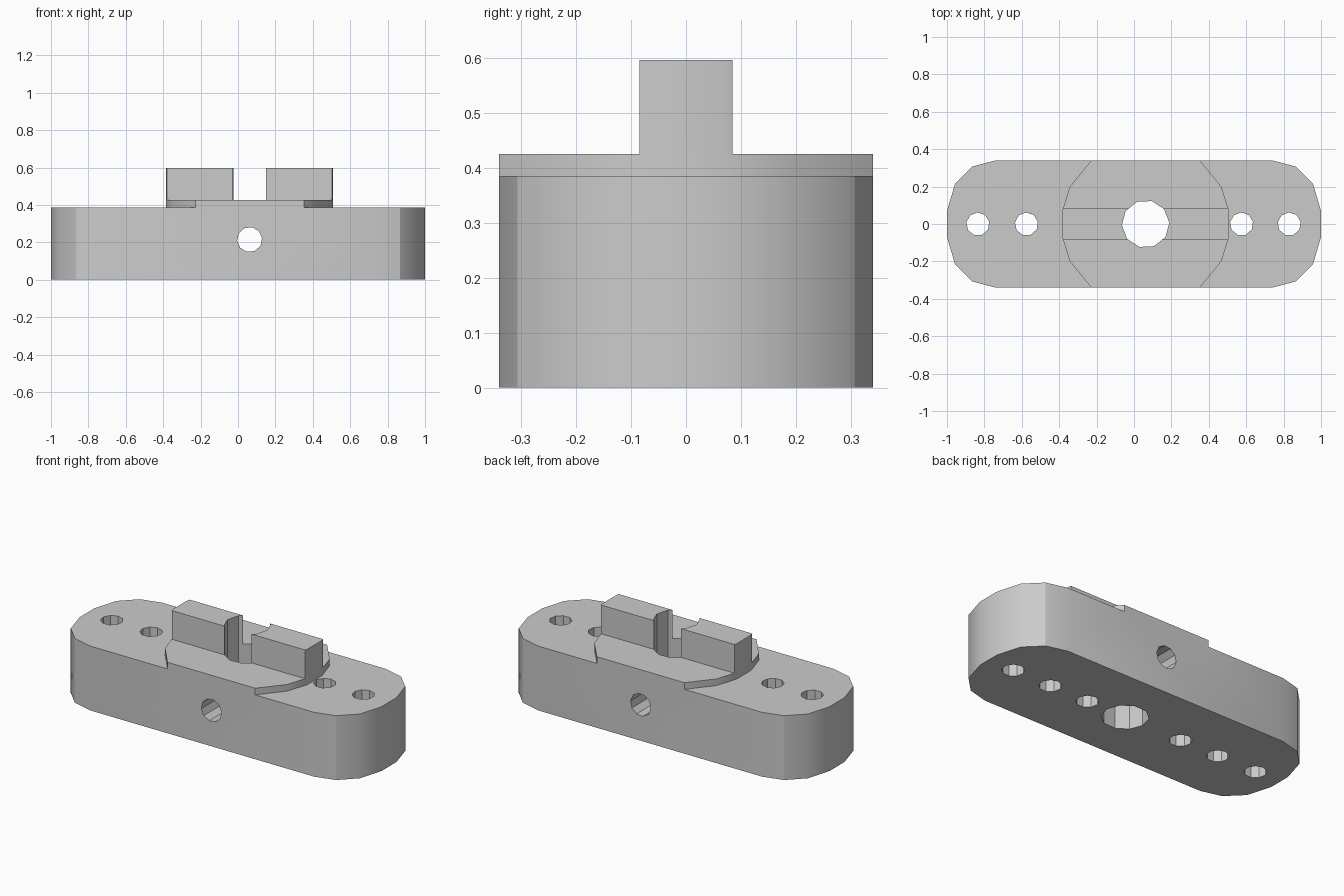
import bpy
import bmesh
from math import cos, sin, pi, radians

default_cube = bpy.data.objects.get("Cube")
if default_cube:
    bpy.data.objects.remove(default_cube, do_unlink=True)

HALF_WIDTH = 0.34
BASE_TOP, COLLAR_TOP, RIB_TOP = 0.385, 0.425, 0.597
CENTRE_X = 0.062

grey = bpy.data.materials.new("plain grey")
grey.use_nodes = True
grey.diffuse_color = (0.6, 0.6, 0.6, 1)
grey.node_tree.nodes["Principled BSDF"].inputs["Base Color"].default_value = grey.diffuse_color


def mirrored(quarter, cx=0.0):
    """Mirror a quarter outline, listed from low y to high y, both ways."""
    half = quarter + [(-x, y) for x, y in reversed(quarter)]
    return [(cx + x, y) for x, y in half + [(-x, -y) for x, y in half]]


def circle(cx, cy, radius, sides, turn=0.0):
    angles = [turn + 2 * pi * i / sides for i in range(sides)]
    return [(cx + radius * cos(a), cy + radius * sin(a)) for a in angles]


def prism(name, outline, low, high, along_y=False):
    """Extrude an outline along z, or an x-z outline along y."""
    bm = bmesh.new()
    rings = []
    for level in (low, high):
        rings.append([bm.verts.new((u, level, v) if along_y else (u, v, level))
                      for u, v in outline])
    bottom, top = rings
    bm.faces.new(bottom)
    bm.faces.new(top)
    for i in range(len(outline)):
        j = (i + 1) % len(outline)
        bm.faces.new((bottom[i], bottom[j], top[j], top[i]))
    bmesh.ops.recalc_face_normals(bm, faces=bm.faces)
    mesh = bpy.data.meshes.new(name)
    bm.to_mesh(mesh)
    bm.free()
    mesh.materials.append(grey)
    obj = bpy.data.objects.new(name, mesh)
    bpy.context.collection.objects.link(obj)
    return obj


def combine(body, tool, operation):
    """Apply an exact boolean and discard the tool."""
    tool.hide_render = True
    mod = body.modifiers.new(operation, "BOOLEAN")
    mod.operation = operation
    mod.solver = "EXACT"
    mod.object = tool
    bpy.ops.object.select_all(action="DESELECT")
    body.select_set(True)
    bpy.context.view_layer.objects.active = body
    bpy.ops.object.modifier_apply(modifier=mod.name)
    bpy.data.objects.remove(tool, do_unlink=True)


# Base block with rounded ends
body = prism("mounting_block", mirrored([(1, 0.07), (0.957, 0.215), (0.865, 0.307),
                                         (0.74, HALF_WIDTH)]), 0, BASE_TOP)

# Row of bolt holes; the inner pair ends beneath the collar
for x in (-0.835, -0.575, -0.32, 0.32, 0.575, 0.83):
    top = BASE_TOP - 0.002 if abs(x) < 0.5 else RIB_TOP
    combine(body, prism("bolt_hole", circle(x, 0, 0.062, 9, 0.2), -0.1, top), "DIFFERENCE")

# Round collar trimmed flush with the block
collar = mirrored([(0.446, 0.07), (0.405, 0.2), (0.29, HALF_WIDTH)], CENTRE_X)
combine(body, prism("collar", collar, BASE_TOP, COLLAR_TOP), "UNION")

# Raised rib across the collar
rib = mirrored([(0.446, 0.07), (0.441, 0.085)], CENTRE_X)
combine(body, prism("rib", rib, COLLAR_TOP, RIB_TOP), "UNION")

# Vertical centre bore, splitting the rib in two
bore = circle(CENTRE_X, 0, 0.127, 10, 0.05)
combine(body, prism("centre_bore", bore, -0.1, 0.8), "DIFFERENCE")

# Cross hole from front to back
cross = circle(CENTRE_X, 0.215, 0.067, 10, 0.1)
combine(body, prism("cross_hole", cross, -0.6, 0.6, along_y=True), "DIFFERENCE")

bpy.ops.object.shade_smooth_by_angle(angle=radians(30))
